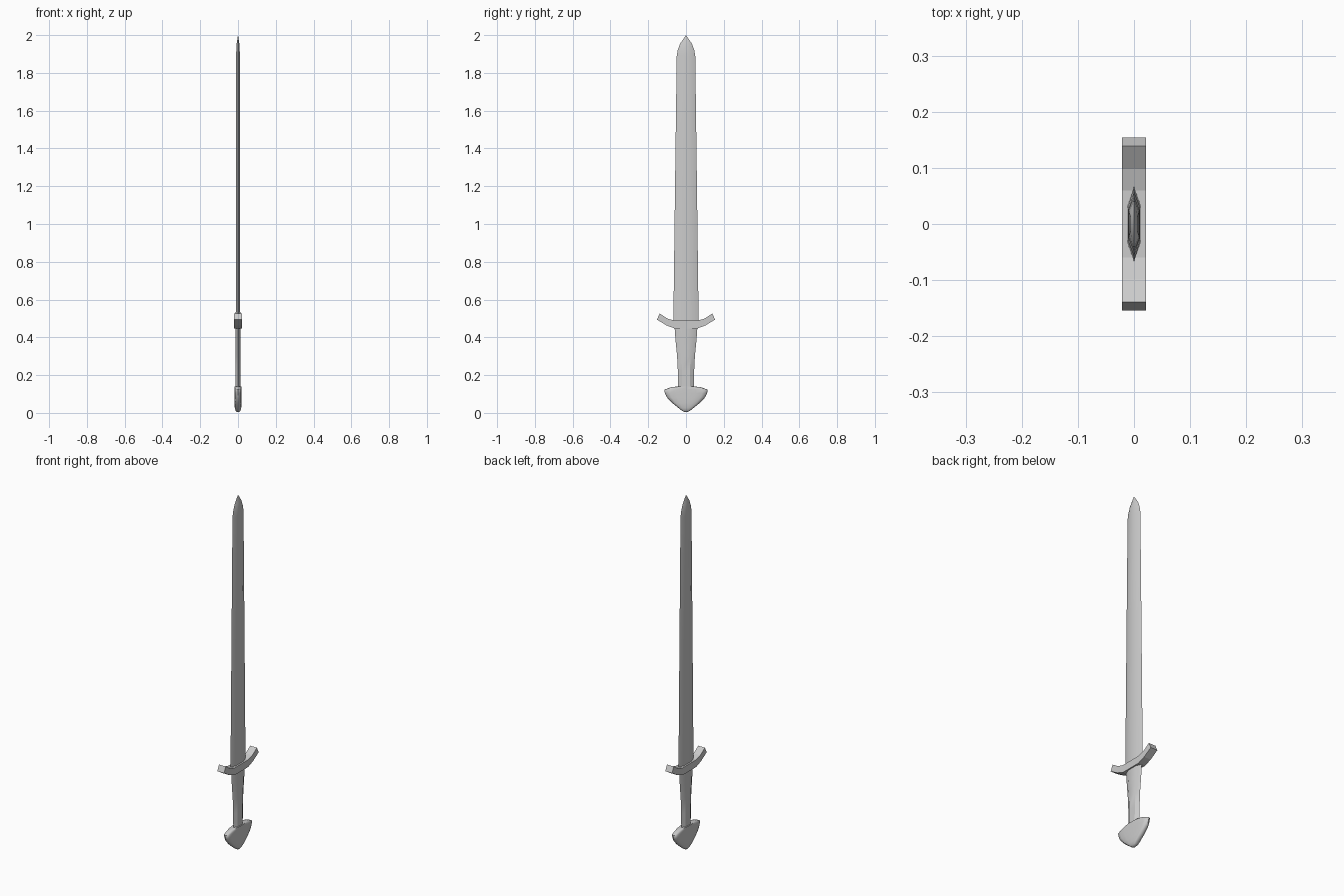
import bpy, bmesh, math

if "Cube" in bpy.data.objects:
    bpy.data.objects.remove(bpy.data.objects["Cube"])


def finish(name, bm, smooth_angle=None):
    bmesh.ops.recalc_face_normals(bm, faces=bm.faces)
    mesh = bpy.data.meshes.new(name)
    bm.to_mesh(mesh)
    bm.free()
    obj = bpy.data.objects.new(name, mesh)
    bpy.context.collection.objects.link(obj)
    if smooth_angle:
        bpy.ops.object.select_all(action='DESELECT')
        obj.select_set(True)
        bpy.context.view_layer.objects.active = obj
        bpy.ops.object.shade_smooth_by_angle(angle=math.radians(smooth_angle))
    return obj


def loft(name, section, levels, smooth_angle):
    """Stack a unit section along z; levels are (z, half thickness x, half width y)."""
    bm = bmesh.new()
    rings = [[bm.verts.new((x * t, y * w, z)) for x, y in section] for z, t, w in levels]
    n = len(section)
    for low, high in zip(rings, rings[1:]):
        for i in range(n):
            j = (i + 1) % n
            bm.faces.new((low[i], low[j], high[j], high[i]))
    bm.faces.new(rings[0])
    bm.faces.new(rings[-1])
    bmesh.ops.remove_doubles(bm, verts=bm.verts, dist=1e-5)
    return finish(name, bm, smooth_angle)


# Flattened hexagon shared by blade and grip
hexagon = [(0, -1), (1, -0.5), (1, 0.5), (0, 1), (-1, 0.5), (-1, -0.5)]

# Blade, tapering to a pointed tip
loft("blade", hexagon, [(0.47, 0.012, 0.067), (1.2, 0.011, 0.058), (1.89, 0.010, 0.049),
                        (1.92, 0.009, 0.044), (1.955, 0.007, 0.031), (2.0, 0.0, 0.0)], 30)

# Grip, flaring toward the guard
loft("grip", hexagon, [(0.13, 0.013, 0.042), (0.22, 0.013, 0.043), (0.30, 0.013, 0.047),
                       (0.38, 0.014, 0.055), (0.46, 0.014, 0.061)], 30)

# Crossguard: mirrored (y, z) outline with upswept ends, extruded in x
lower = [(0.06, 0.447), (0.103, 0.463), (0.154, 0.494)]
upper = [(0.139, 0.526), (0.098, 0.499), (0.06, 0.488)]
half = lower + upper
bm = bmesh.new()
rows = list(zip(lower, reversed(upper)))
rows = [((-a[0], a[1]), (-b[0], b[1])) for a, b in reversed(rows)] + rows
rings = [[bm.verts.new((x, p[0], p[1])) for x, p in
          ((-0.021, lo), (0.021, lo), (0.021, hi), (-0.021, hi))] for lo, hi in rows]
for a, b in zip(rings, rings[1:]):
    for i in range(4):
        j = (i + 1) % 4
        bm.faces.new((a[i], a[j], b[j], b[i]))
bm.faces.new(rings[0])
bm.faces.new(rings[-1])
finish("crossguard", bm)

# Pommel: rounded wedge with a flat top
oval = []
for k in range(16):
    a = math.tau * k / 16
    c, s = math.cos(a), math.sin(a)
    oval.append((math.copysign(abs(c) ** 0.5, c), math.copysign(abs(s) ** 0.8, s)))
loft("pommel", oval, [(0.004, 0.006, 0.008), (0.012, 0.013, 0.022), (0.026, 0.017, 0.040),
                      (0.052, 0.019, 0.072), (0.082, 0.019, 0.101), (0.105, 0.019, 0.112),
                      (0.123, 0.019, 0.115), (0.135, 0.019, 0.082), (0.139, 0.019, 0.055)], 50)
